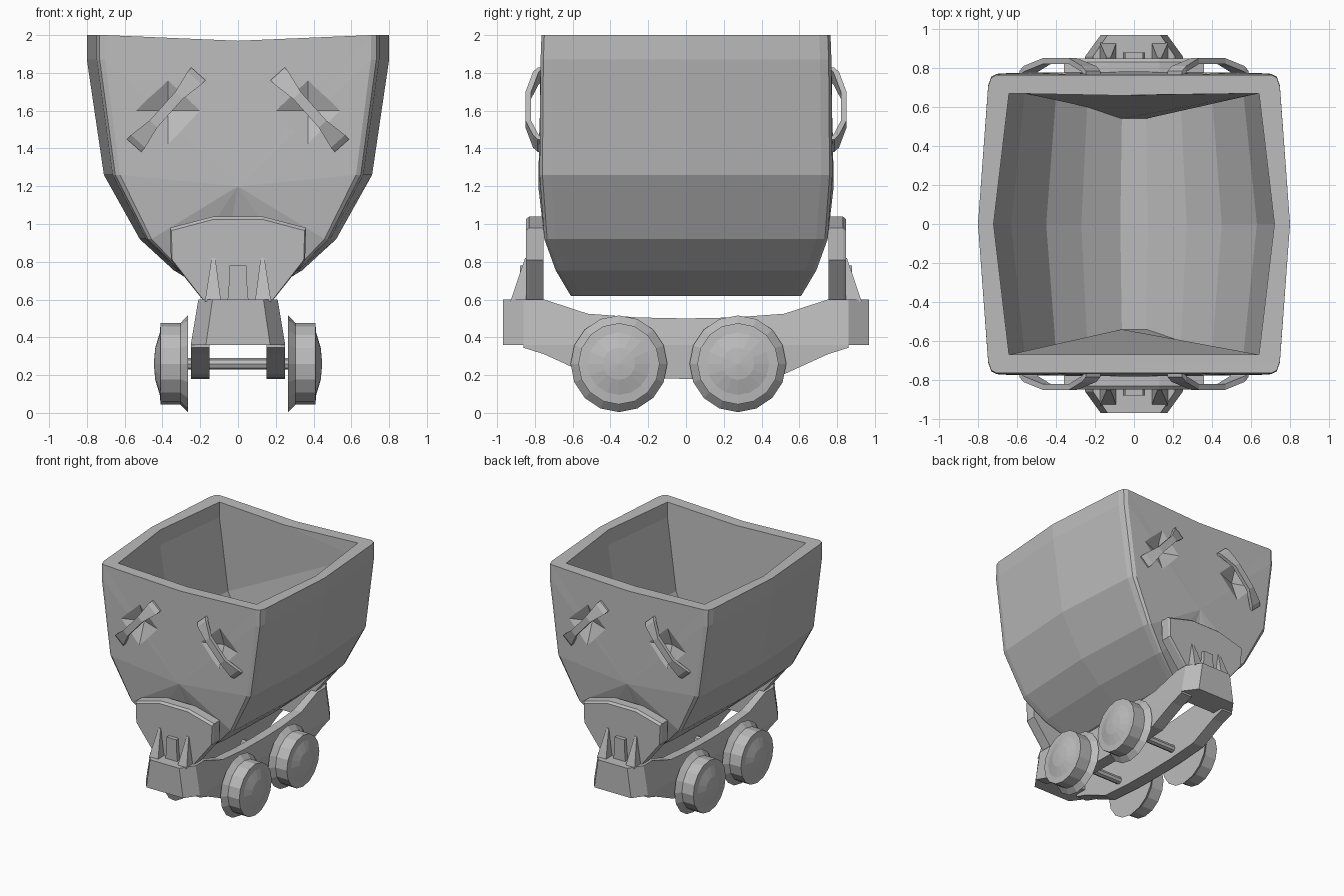
import bpy, bmesh, math
from mathutils import Matrix

if "Cube" in bpy.data.objects:
    bpy.data.objects.remove(bpy.data.objects["Cube"])

grey = bpy.data.materials.new("plain_grey")
grey.diffuse_color = (0.5, 0.5, 0.5, 1)
grey.use_nodes = True
grey.node_tree.nodes["Principled BSDF"].inputs["Base Color"].default_value = grey.diffuse_color


def finish(bm, name):
    bmesh.ops.recalc_face_normals(bm, faces=bm.faces)
    me = bpy.data.meshes.new(name)
    bm.to_mesh(me)
    bm.free()
    me.materials.append(grey)
    ob = bpy.data.objects.new(name, me)
    bpy.context.collection.objects.link(ob)
    return ob


def loft(name, sections, tips=None):
    """Skin closed sections in order; tips are optional fan centres for the two end caps."""
    bm = bmesh.new()
    rows = [[bm.verts.new(p) for p in s] for s in sections]
    n = len(rows[0])
    for a, b in zip(rows, rows[1:]):
        for i in range(n):
            j = (i + 1) % n
            bm.faces.new((a[i], a[j], b[j], b[i]))
    for k, row in enumerate((rows[0], rows[-1])):
        if tips:
            c = bm.verts.new(tips[k])
            for i in range(n):
                bm.faces.new((row[i], row[(i + 1) % n], c))
        else:
            bm.faces.new(row)
    return finish(bm, name)


def cut(ob, cutter):
    m = ob.modifiers.new("cut", 'BOOLEAN')
    m.operation = 'DIFFERENCE'
    m.solver = 'EXACT'
    m.object = cutter
    bpy.context.view_layer.objects.active = ob
    bpy.ops.object.modifier_apply(modifier=m.name)
    bpy.data.objects.remove(cutter)


def tub_section(profile, side, inset, scale, mid_z):
    """Closed cross-section of the tub; profile rows are half width, height, end y."""
    left = [(-x * scale, side * (ye - inset), z) for x, z, ye in profile]
    right = [(-x, y, z) for x, y, z in reversed(left)]
    return left + right + [(0, left[0][1], mid_z)]


# tub: outer body with rounded corners, hollowed by an inner body
outer = [(.80, 2.0, .765), (.80, 1.87, .77), (.71, 1.26, .775),
         (.52, .92, .75), (.34, .755, .69), (.12, .62, .61)]
inner = [(.72, 2.2, .67), (.72, 1.87, .67), (.63, 1.27, .67),
         (.45, .96, .65), (.27, .82, .60), (.07, .71, .54)]
steps = [(0, .88), (.015, .915), (.06, .935)]
secs = [tub_section(outer, -1, i, s, 1.97) for i, s in steps]
secs.append([(p[0], 0, p[2]) for p in tub_section(outer, 1, 0, 1, 1.97)])
secs += [tub_section(outer, 1, i, s, 1.97) for i, s in reversed(steps)]
tub = loft("tub", secs, [(0, -.782, 1.2), (0, .782, 1.2)])
hollow = loft("tub_hollow", [
    tub_section(inner, -1, 0, .89, 2.2),
    [(p[0], 0, p[2]) for p in tub_section(inner, 1, 0, 1, 2.2)],
    tub_section(inner, 1, 0, .89, 2.2)])
cut(tub, hollow)

# shallow hand recesses behind the handles
for sx in (-1, 1):
    for sy in (-1, 1):
        bm = bmesh.new()
        bmesh.ops.create_cone(bm, cap_ends=True, segments=4, radius1=.32, radius2=0, depth=.12,
                              matrix=Matrix.Translation((sx * .37, sy * .77, 1.6))
                              @ Matrix.Rotation(sy * math.pi / 2, 4, 'X'))
        cut(tub, finish(bm, "recess_cutter"))

# slanted grab handles: t along the bar, outer y, width
bar = [(0, .785, .10), (.06, .81, .10), (.3, .85, .055), (.7, .85, .055), (.94, .81, .10), (1, .785, .10)]
for sx in (-1, 1):
    for sy in (-1, 1):
        secs = []
        for t, y, w in bar:
            cx, cz = .21 + .34 * t, 1.795 - .38 * t
            dx, dz = .745 * w / 2, .667 * w / 2
            secs.append([(sx * (cx + a * dx), sy * yy, cz + a * dz)
                         for a, yy in ((-1, y), (1, y), (1, y - .03), (-1, y - .03))])
        loft("handle", secs)

# frame side rails, sagging in the middle and joined by end blocks
half = [(.86, .345, .60), (.75, .31, .60), (.52, .205, .525), (.25, .185, .505)]
rail = [(-y, b, t) for y, b, t in half] + [(0, .18, .5)] + half[::-1]


def width(z):
    return .25 - max(0, z - .36) / .24 * .04


for sx in (-1, 1):
    loft("side_rail", [[(sx * .15, y, b), (sx * width(b), y, b), (sx * .25, y, max(b, .36)),
                        (sx * width(t), y, t), (sx * .15, y, t)] for y, b, t in rail])

for sy in (-1, 1):
    # end block with tapered nose
    loft("end_block", [[(-wb, sy * y, .36), (wb, sy * y, .36), (wt, sy * y, .6), (-wt, sy * y, .6)]
                       for y, wb, wt in ((.97, .17, .135), (.86, .25, .21), (.76, .25, .21))])
    # tub support plate with chamfered top edge
    shape = [(.18, .59), (.355, .81), (.36, .98), (.13, 1.04)]
    loop = shape + [(-x, z) for x, z in shape[::-1]]
    loft("support_plate", [[(x, sy * .755, z) for x, z in loop],
                           [(x, sy * .83, z) for x, z in loop],
                           [(x * .98, sy * .848, z - (.015 if z > .9 else 0)) for x, z in loop]])
    # bracing ribs
    for sx in (-1, 1):
        loft("rib", [[(sx * .09, sy * .83, .59), (sx * .175, sy * .83, .59),
                      (sx * .175, sy * .93, .59), (sx * .09, sy * .93, .59)],
                     [(sx * .12, sy * .83, .82), (sx * .14, sy * .83, .82),
                      (sx * .14, sy * .852, .82), (sx * .12, sy * .852, .82)]])
    # coupling pin block
    loft("pin_block", [[(x, sy * y, z) for x, y in ((-w, .83), (w, .83), (w, .88), (-w, .88))]
                       for z, w in ((.60, .055), (.72, .045), (.78, .045))])

# flanged wheels and axles
tread = [(.265, .256), (.305, .215), (.41, .215), (.414, .165), (.438, .085)]
N = 16
for y0 in (-.355, .275):
    for sx in (-1, 1):
        secs = [[(sx * x, y0 + r * math.cos(2 * math.pi * i / N), .26 + r * math.sin(2 * math.pi * i / N))
                 for i in range(N)] for x, r in tread]
        loft("wheel", secs, [(sx * .265, y0, .26), (sx * .446, y0, .26)])
    loft("axle", [[(x, y0 + .03 * math.cos(math.pi * i / 4), .26 + .03 * math.sin(math.pi * i / 4))
                   for i in range(8)] for x in (-.3, .3)])
